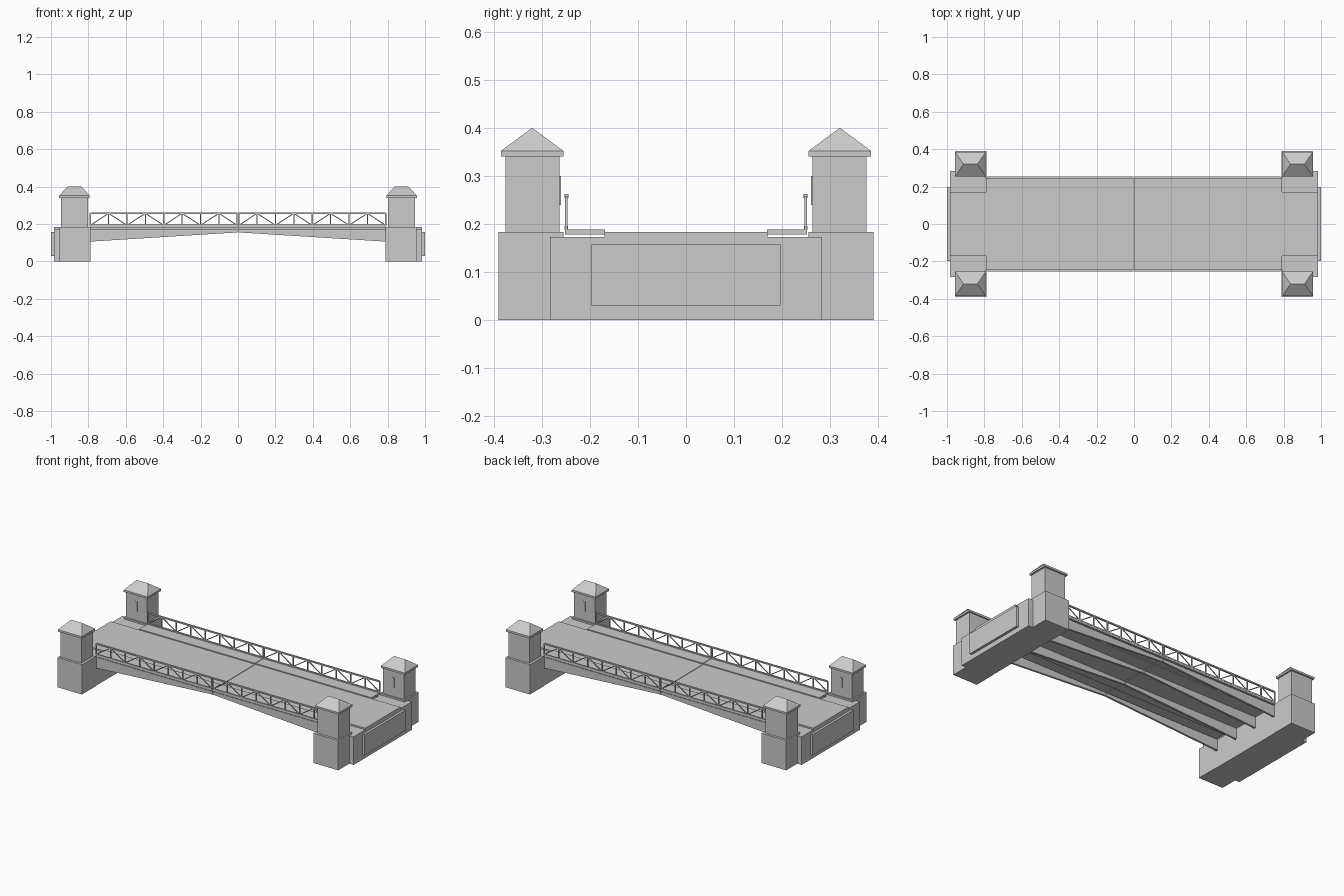
import bpy, bmesh, math
from mathutils import Vector

if "Cube" in bpy.data.objects:
    bpy.data.objects.remove(bpy.data.objects["Cube"])

grey = bpy.data.materials.new("stone_grey")
grey.diffuse_color = (0.6, 0.6, 0.6, 1)
grey.use_nodes = True
grey.node_tree.nodes["Principled BSDF"].inputs["Base Color"].default_value = grey.diffuse_color


def finish(name, bm):
    bmesh.ops.recalc_face_normals(bm, faces=bm.faces[:])
    me = bpy.data.meshes.new(name)
    bm.to_mesh(me)
    bm.free()
    me.materials.append(grey)
    ob = bpy.data.objects.new(name, me)
    bpy.context.collection.objects.link(ob)
    return ob


def add_prism(bm, pts, offset):
    """Extrude a planar outline by an offset vector."""
    a = [bm.verts.new(p) for p in pts]
    b = [bm.verts.new(Vector(p) + Vector(offset)) for p in pts]
    bm.faces.new(a)
    bm.faces.new(b[::-1])
    for i in range(len(a)):
        j = (i + 1) % len(a)
        bm.faces.new((a[j], a[i], b[i], b[j]))


def add_box(bm, x0, x1, y0, y1, z0, z1):
    add_prism(bm, [(x0, y0, z0), (x1, y0, z0), (x1, y1, z0), (x0, y1, z0)], (0, 0, z1 - z0))


def box(name, *dims):
    bm = bmesh.new()
    add_box(bm, *dims)
    return finish(name, bm)


def mirror(ob, x=True, y=True):
    m = ob.modifiers.new("mirror", 'MIRROR')
    m.use_axis = (x, y, False)
    m.use_mirror_merge = False
    return ob


GAP = 0.002   # half the gap between the two leaves
END = 0.79    # where the span meets the abutments

# Abutments with raised end panels
mirror(box("abutment", END, 0.985, -0.283, 0.283, 0, 0.173), y=False)
mirror(box("abutment_end_panel", 0.98, 1.0, -0.197, 0.197, 0.03, 0.157), y=False)

# Tower piers, shafts, caps and window slits
mirror(box("tower_pier", 0.788, 0.955, 0.255, 0.39, 0, 0.183))
mirror(box("tower_shaft", 0.803, 0.946, 0.263, 0.375, 0.183, 0.34))
mirror(box("tower_cap", 0.793, 0.956, 0.255, 0.385, 0.34, 0.352))
mirror(box("tower_window_slit", 0.869, 0.880, 0.260, 0.264, 0.24, 0.30))

# Hipped tower roofs with a short ridge along x
bm = bmesh.new()
base = [bm.verts.new(p) for p in ((0.793, 0.255, 0.352), (0.956, 0.255, 0.352),
                                  (0.956, 0.385, 0.352), (0.793, 0.385, 0.352))]
r0, r1 = bm.verts.new((0.837, 0.32, 0.4)), bm.verts.new((0.912, 0.32, 0.4))
for f in (base, (base[0], base[1], r1, r0), (base[1], base[2], r1),
          (base[2], base[3], r0, r1), (base[3], base[0], r0)):
    bm.faces.new(f)
mirror(finish("tower_roof", bm))

# Roadway and raised footpaths
mirror(box("road_deck", GAP, 0.985, -0.17, 0.17, 0.172, 0.183), y=False)
mirror(box("footpath", GAP, END, 0.168, 0.252, 0.178, 0.189))

# Tapered girders under each leaf
bm = bmesh.new()
for y in (0.08, 0.24):
    add_prism(bm, [(GAP, y - 0.006, 0.155), (END, y - 0.006, 0.106),
                   (END, y - 0.006, 0.173), (GAP, y - 0.006, 0.173)], (0, 0.012, 0))
mirror(finish("girder", bm))

# Truss railings: rails, posts and alternating diagonals
N = 8
step = (END - 0.004) / N
bm = bmesh.new()
add_box(bm, GAP, END - 0.002, 0.244, 0.253, 0.254, 0.262)
add_box(bm, GAP, END - 0.002, 0.245, 0.253, 0.189, 0.196)
for i in range(N + 1):
    x = 0.004 + i * step
    add_box(bm, max(x - 0.003, GAP), x + 0.003, 0.246, 0.252, 0.189, 0.258)
    if i < N:
        za, zb = (0.193, 0.257) if i % 2 == 0 else (0.257, 0.193)
        d = Vector((step, 0, zb - za)).normalized()
        n = Vector((-d.z, 0, d.x)) * 0.0025
        a, b = Vector((x, 0.247, za)), Vector((x + step, 0.247, zb))
        add_prism(bm, [a - n, b - n, b + n, a + n], (0, 0.004, 0))
mirror(finish("truss_railing", bm))
